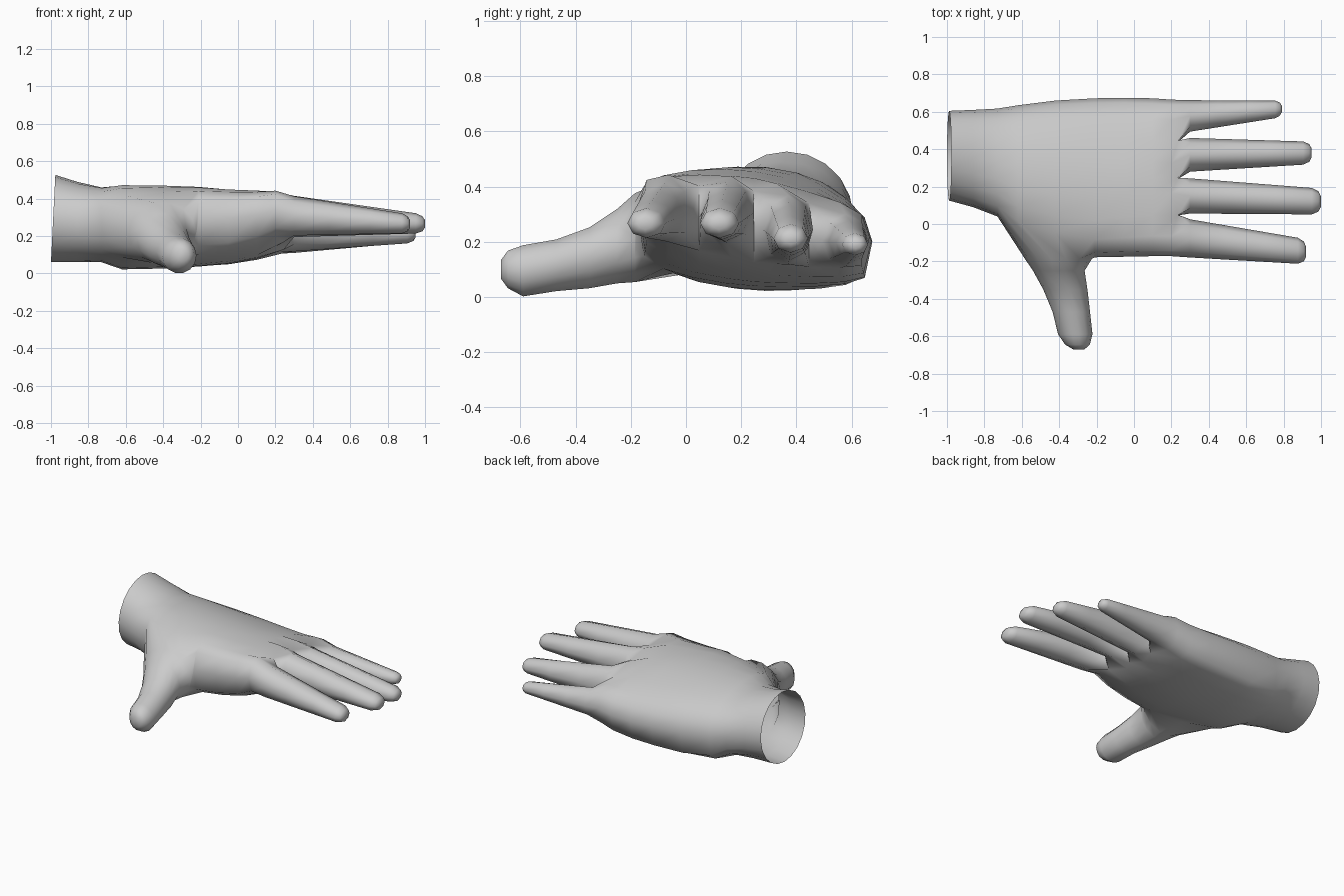
import bpy, bmesh
from math import cos, sin, pi, radians

old = bpy.data.objects.get("Cube")
if old:
    bpy.data.objects.remove(old, do_unlink=True)

skin = bpy.data.materials.new("plain grey")
skin.use_nodes = True
grey = (0.6, 0.6, 0.6, 1)
skin.diffuse_color = grey
skin.node_tree.nodes["Principled BSDF"].inputs["Base Color"].default_value = grey

bm = bmesh.new()
N = 20  # points round the palm


def signed_pow(v, e):
    return (1 if v >= 0 else -1) * abs(v) ** e


def palm_ring(x, y0, y1, z0, z1, tilt_top, tilt_low, ey, e_top, e_low):
    """Rounded section: point 0 is the thumb side, 1-9 the back, 11-19 the palm."""
    ring = []
    for k in range(N):
        a = 2 * pi * k / N
        dy = -(y1 - y0) / 2 * signed_pow(cos(a), ey)
        s = round(sin(a), 6)
        tilt = tilt_top if s > 0 else tilt_low if s < 0 else (tilt_top + tilt_low) / 2
        # the underside is squarer towards the little finger
        e = e_top if s > 0 else e_low if dy < 0 else e_low ** 2
        z = (z0 + z1) / 2 + (z1 - z0) / 2 * signed_pow(s, e) + tilt * dy
        ring.append(bm.verts.new((x, (y0 + y1) / 2 + dy, z)))
    return ring


def bridge(a, b, skip=()):
    n = len(a)
    for i in range(n):
        if i not in skip:
            j = (i + 1) % n
            bm.faces.new((a[i], a[j], b[j], b[i]))


# Wrist and palm, open at the wrist
sections = [
    (-1.0, .125, .605, .06, .527, 0, 0, 1, 1, 1),
    (-.86, .09, .61, .062, .49, 0, 0, 1, .95, .95),
    (-.73, .04, .617, .06, .46, -.06, 0, 1, .85, .8),
    (-.62, -.05, .635, .022, .47, -.10, -.01, 1, .78, .6),
    (-.42, -.13, .66, .026, .465, -.12, -.03, 1.1, .7, .5),
    (-.21, -.178, .672, .04, .455, -.14, -.05, 1.2, .65, .48),
    (-.05, -.175, .675, .055, .44, -.15, -.07, 1.3, .6, .48),
    (.10, -.172, .672, .085, .43, -.16, -.10, 1.4, .55, .48),
    (.20, -.172, .665, .128, .428, -.16, -.13, 1.4, .5, .48),
]
palm = [palm_ring(*s) for s in sections]
for v in palm[0]:                              # rim leans towards the hand
    v.co.x += .05 * (v.co.z - .06)
T0, T1 = 2, 5                                  # sections that carry the thumb
thumb_gap = (0, 1, N - 2, N - 1)
for i in range(len(palm) - 1):
    bridge(palm[i], palm[i + 1], thumb_gap if T0 <= i < T1 else ())


def grow(ring, specs, point):
    """Extend an open ring through a list of sections and close the tip."""
    for spec in specs:
        new = [bm.verts.new(point(i, *spec)) for i in range(len(ring))]
        bridge(ring, new)
        ring = new
    bm.faces.new(ring)


# Thumb, grown from the opening in the side of the palm
base = [palm[i][2] for i in range(T0, T1 + 1)]
base += [palm[T1][k] for k in (1, 0, N - 1)]
base += [palm[i][N - 2] for i in range(T1, T0 - 1, -1)]
base += [palm[T0][k] for k in (N - 1, 0, 1)]


def thumb_point(i, x, y, z, rx, rz):
    a = pi / 2 - (i - 1.5) * 2 * pi / 14
    return (x + rx * cos(a), y, z + rz * sin(a))


grow(base, [
    (-.404, -.185, .215, .18, .165),
    (-.402, -.25, .184, .138, .138),
    (-.367, -.35, .142, .118, .113),
    (-.335, -.47, .115, .10, .096),
    (-.314, -.59, .095, .092, .095),
    (-.302, -.645, .10, .066, .07),
    (-.295, -.67, .10, .03, .035)], thumb_point)

# Webs between the fingers
knuckle = palm[-1]
side = [knuckle[0]]
for k in (3, 5, 7):
    top, low = knuckle[k], knuckle[N - k]
    top.co.x, low.co.x = .235, .245
    top.co.z -= (top.co.z - low.co.z) * .15
    mid = (top.co + low.co) / 2
    side.append(bm.verts.new(mid))
side.append(knuckle[N // 2])

# Fingers: root (x, y, z, ry, rz), then tip
fingers = [
    ((.30, -.077, .308, .102, .105), (.92, -.148, .265, .067, .05)),
    ((.30, .150, .305, .094, .11), (1.0, .120, .265, .069, .05)),
    ((.30, .370, .243, .09, .125), (.95, .380, .210, .06, .046)),
    ((.30, .578, .205, .084, .095), (.79, .615, .190, .044, .036)),
]


def finger_point(i, x, y, z, ry, rz):
    a = pi - i * pi / 4
    return (x, y + ry * cos(a), z + rz * sin(a))


for f, (root, tip) in enumerate(fingers):
    ks = [2 * f + 1, 2 * f + 2, 2 * f + 3]
    ring = [side[f]] + [knuckle[k] for k in ks] + [side[f + 1]]
    ring += [knuckle[N - k] for k in reversed(ks)]
    specs = []
    for t, scale in ((0, 1), (.3, 1), (.65, 1), (.93, 1), (.98, .78), (1, .4)):
        x, y, z, ry, rz = (a + (b - a) * t for a, b in zip(root, tip))
        specs.append((x, y, z, ry * scale, rz * scale))
    grow(ring, specs, finger_point)

bmesh.ops.recalc_face_normals(bm, faces=bm.faces)
mesh = bpy.data.meshes.new("hand")
bm.to_mesh(mesh)
bm.free()
mesh.materials.append(skin)
hand = bpy.data.objects.new("hand", mesh)
bpy.context.collection.objects.link(hand)

# Smooth shading
bpy.context.view_layer.objects.active = hand
hand.select_set(True)
bpy.ops.object.shade_smooth_by_angle(angle=radians(80))
